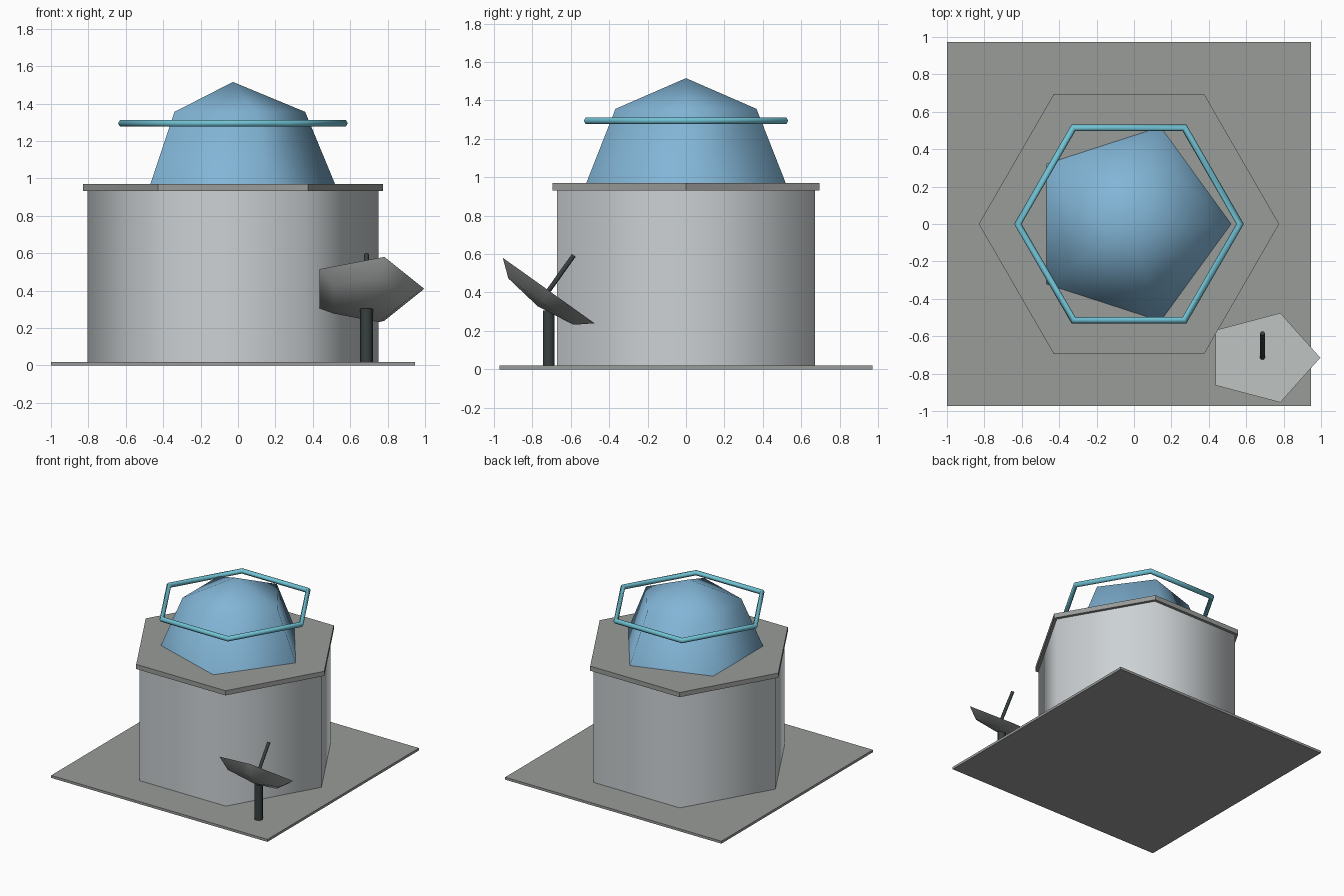
import bpy
import bmesh
import math
from mathutils import Matrix

cube = bpy.data.objects.get("Cube")
if cube:
    bpy.data.objects.remove(cube)

CX = -0.027            # centre line of the building
DISH = (0.687, -0.715)  # where the antenna stands
TILT = math.radians(35.5)


def srgb(c):
    return c / 12.92 if c <= 0.04045 else ((c + 0.055) / 1.055) ** 2.4


def material(name, r, g, b):
    mat = bpy.data.materials.new(name)
    colour = (srgb(r), srgb(g), srgb(b), 1)
    mat.diffuse_color = colour
    mat.use_nodes = True
    mat.node_tree.nodes["Principled BSDF"].inputs["Base Color"].default_value = colour
    return mat


concrete = material("concrete grey", 0.60, 0.61, 0.60)
wall = material("pale wall grey", 0.80, 0.82, 0.83)
glass = material("dome blue", 0.51, 0.71, 0.84)
teal = material("ring teal", 0.44, 0.76, 0.83)
metal = material("dish grey", 0.68, 0.70, 0.69)
dark = material("dark metal", 0.22, 0.25, 0.25)


def finish(name, bm, mat, smooth=None):
    bmesh.ops.recalc_face_normals(bm, faces=bm.faces)
    mesh = bpy.data.meshes.new(name)
    bm.to_mesh(mesh)
    bm.free()
    mesh.materials.append(mat)
    obj = bpy.data.objects.new(name, mesh)
    bpy.context.collection.objects.link(obj)
    if smooth:
        bpy.ops.object.select_all(action="DESELECT")
        obj.select_set(True)
        bpy.context.view_layer.objects.active = obj
        bpy.ops.object.shade_smooth_by_angle(angle=math.radians(smooth))
    return obj


def lathe(name, profile, sides, mat, matrix, smooth=None, loop=False):
    """Turn (radius, height) points into a solid with a corner on +x."""
    bm = bmesh.new()
    rings = []
    for r, z in profile:
        count = sides if r > 0 else 1
        angles = [math.tau * i / sides for i in range(count)]
        rings.append([bm.verts.new((r * math.cos(a), r * math.sin(a), z)) for a in angles])
    pairs = list(zip(rings, rings[1:]))
    if loop:
        pairs.append((rings[-1], rings[0]))
    for low, high in pairs:
        for i in range(sides):
            j = (i + 1) % sides
            if len(high) == 1:
                bm.faces.new((low[i], low[j], high[0]))
            elif len(low) == 1:
                bm.faces.new((low[0], high[j], high[i]))
            else:
                bm.faces.new((low[i], low[j], high[j], high[i]))
    if not loop:
        for ring in (rings[0], rings[-1]):
            if len(ring) > 1:
                bm.faces.new(ring)
    bm.transform(matrix)
    return finish(name, bm, mat, smooth)


def prism(name, radius, z0, z1, mat, matrix, smooth=None):
    return lathe(name, [(radius, z0), (radius, z1)], 6, mat, matrix, smooth)


centre = Matrix.Translation((CX, 0, 0))

# Ground slab
bm = bmesh.new()
bmesh.ops.create_cube(bm, size=1)
bm.transform(Matrix.Translation((CX, 0, 0.01)) @ Matrix.Diagonal((1.945, 1.945, 0.02, 1)))
finish("base_plate", bm, concrete)

# Six-sided building and its roof slab
prism("drum_wall", 0.777, 0.02, 0.935, wall, centre, smooth=65)
prism("roof_slab", 0.803, 0.932, 0.97, concrete, centre)

# Five-sided dome: a coarse half sphere
R = 0.546
S = math.sqrt(0.5)
lathe("dome", [(R, 0), (R * S, R * S), (0, R)], 5, glass,
      Matrix.Translation((CX, 0, 0.97)), smooth=75)

# Six-sided ring around the dome
tube = [(0.594 + 0.02 * math.cos(math.tau * i / 6), 0.02 * math.sin(math.tau * i / 6))
        for i in range(6)]
lathe("dome_ring", tube, 6, teal, Matrix.Translation((CX, 0, 1.295)), smooth=75, loop=True)

# Antenna: post, shallow flattened bowl and feed rod
prism("dish_post", 0.034, 0.02, 0.305, dark, Matrix.Translation((*DISH, 0)), smooth=65)
aim = Matrix.Translation((*DISH, 0.41)) @ Matrix.Rotation(-TILT, 4, "X")
lathe("dish", [(0, -0.1), (0.309 * S, -0.1 * S), (0.309, 0)], 5, metal, aim, smooth=75)
prism("dish_feed_rod", 0.014, -0.02, 0.225, dark, aim, smooth=65)
